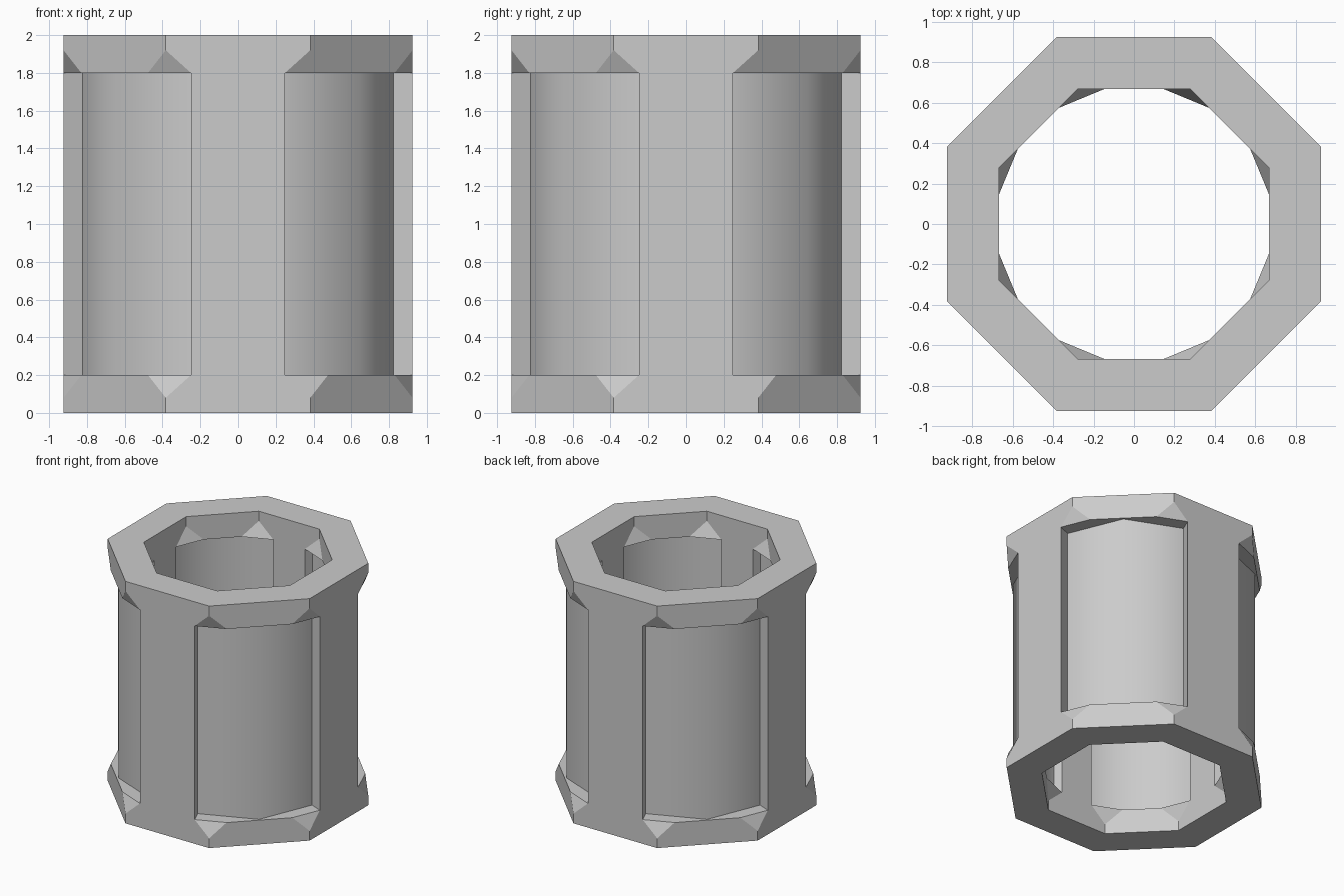
import bpy, bmesh
from math import radians, cos, sin, pi
from mathutils import Vector

if "Cube" in bpy.data.objects:
    bpy.data.objects.remove(bpy.data.objects["Cube"], do_unlink=True)

OUTER, INNER = 1.0, 0.723        # corner radii of the octagonal end rings
CUT = 0.133                      # corner chamfer along each side
RING_LOW, APEX, TOP = 1.8, 1.92, 2.0

grey = bpy.data.materials.new("light grey")
grey.use_nodes = True
grey.diffuse_color = (0.6, 0.6, 0.6, 1)
grey.node_tree.nodes["Principled BSDF"].inputs["Base Color"].default_value = (0.6, 0.6, 0.6, 1)


def octagon(radius, start):
    return [Vector((radius * cos(start + k * pi / 4), radius * sin(start + k * pi / 4), 0))
            for k in range(8)]


def add_object(name, bm):
    bmesh.ops.remove_doubles(bm, verts=bm.verts[:], dist=0.0005)
    bmesh.ops.recalc_face_normals(bm, faces=bm.faces[:])
    mesh = bpy.data.meshes.new(name)
    bm.to_mesh(mesh)
    bm.free()
    mesh.materials.append(grey)
    obj = bpy.data.objects.new(name, mesh)
    bpy.context.collection.objects.link(obj)
    return obj


def face(bm, points):
    bm.faces.new([bm.verts.new(p) for p in points])


def at(p, z):
    return Vector((p.x, p.y, z))


# Frame: two end rings with chamfered corners joined by four upright plates
bm = bmesh.new()
shells = []
for radius in (OUTER, INNER):
    corners = octagon(radius, -pi / 8)
    sides = []
    for k in range(8):
        a, b = corners[k], corners[(k + 1) % 8]
        step = (b - a).normalized() * CUT
        sides.append((a, a + step, b - step, b))
    shells.append(sides)

for flip in (False, True):
    def h(z):
        return TOP - z if flip else z
    for sides in shells:
        for k, (a, p, q, b) in enumerate(sides):
            # Ring side and the chamfer at its far corner
            face(bm, [at(a, h(TOP)), at(b, h(TOP)), at(b, h(APEX)),
                      at(q, h(RING_LOW)), at(p, h(RING_LOW)), at(a, h(APEX))])
            after = sides[(k + 1) % 8][1]
            face(bm, [at(b, h(APEX)), at(q, h(RING_LOW)), at(after, h(RING_LOW))])
    for k in range(8):
        (a, p, q, b), (c, r, s, d) = shells[0][k], shells[1][k]
        after_o, after_i = shells[0][(k + 1) % 8][1], shells[1][(k + 1) % 8][1]
        # Flat end and the ledge facing the recesses
        face(bm, [at(v, h(TOP)) for v in (a, b, d, c)])
        face(bm, [at(v, h(RING_LOW)) for v in (q, after_o, after_i, s)])
        if k % 2:
            face(bm, [at(v, h(RING_LOW)) for v in (p, q, s, r)])

# Upright plates on the four main sides
for k in range(0, 8, 2):
    p, q = shells[0][k][1:3]
    r, s = shells[1][k][1:3]
    for u, v in ((p, q), (q, s), (s, r), (r, p)):
        face(bm, [at(u, TOP - RING_LOW), at(v, TOP - RING_LOW), at(v, RING_LOW), at(u, RING_LOW)])

bmesh.ops.remove_doubles(bm, verts=bm.verts[:], dist=0.0005)
bmesh.ops.recalc_face_normals(bm, faces=bm.faces[:])
bmesh.ops.dissolve_limit(bm, angle_limit=radians(1), verts=bm.verts[:], edges=bm.edges[:])
add_object("ring_frame", bm)

# Recessed tube wall, turned so its edges sit in the middle of each recess
bm = bmesh.new()
wall_out, wall_in = octagon(0.91, 0), octagon(0.80, 0)
low, high = TOP - RING_LOW - 0.01, RING_LOW + 0.01
for k in range(8):
    n = (k + 1) % 8
    for loop in (wall_out, wall_in):
        face(bm, [at(loop[k], low), at(loop[n], low), at(loop[n], high), at(loop[k], high)])
    for z in (low, high):
        face(bm, [at(v, z) for v in (wall_out[k], wall_out[n], wall_in[n], wall_in[k])])
wall = add_object("recessed_wall", bm)
bpy.ops.object.select_all(action='DESELECT')
wall.select_set(True)
bpy.context.view_layer.objects.active = wall
bpy.ops.object.shade_smooth_by_angle(angle=radians(50))
